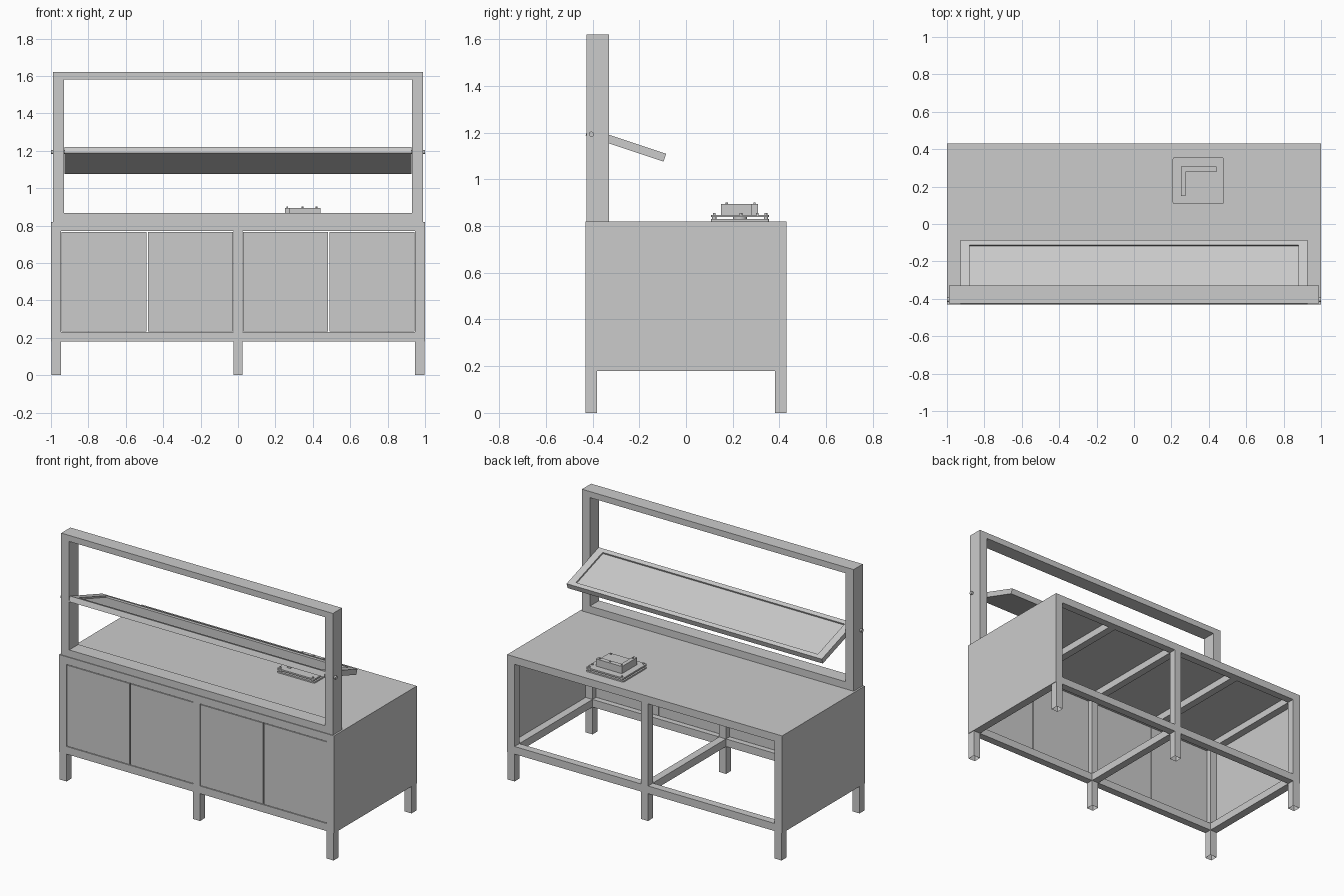
import bpy, bmesh
from math import atan2, pi
from mathutils import Matrix, Vector

if "Cube" in bpy.data.objects:
    bpy.data.objects.remove(bpy.data.objects["Cube"])


def box(name, x, y, z, open_bottom=False, matrix=None, bevel=0):
    """Box from (min, max) ranges on each axis."""
    bm = bmesh.new()
    bmesh.ops.create_cube(bm, size=1)
    for v in bm.verts:
        v.co = Vector([(r[0] + r[1]) / 2 + c * (r[1] - r[0]) for c, r in zip(v.co, (x, y, z))])
    if bevel:
        vertical = [e for e in bm.edges if abs(e.verts[0].co.z - e.verts[1].co.z) > 1e-5]
        bmesh.ops.bevel(bm, geom=vertical, offset=bevel, segments=3, profile=0.5, affect='EDGES')
    if open_bottom:
        low = [f for f in bm.faces if f.normal.z < -0.9]
        bmesh.ops.delete(bm, geom=low, context='FACES_ONLY')
    if matrix:
        bm.transform(matrix)
    return finish(name, bm)


def rod(name, center, radius, depth, axis='Z', sides=16):
    bm = bmesh.new()
    bmesh.ops.create_cone(bm, cap_ends=True, segments=sides, radius1=radius, radius2=radius, depth=depth)
    if axis == 'X':
        bm.transform(Matrix.Rotation(pi / 2, 4, 'Y'))
    bm.transform(Matrix.Translation(center))
    for f in bm.faces:
        f.smooth = len(f.verts) == 4
    for e in bm.edges:
        e.smooth = all(f.smooth for f in e.link_faces)
    return finish(name, bm)


def finish(name, bm):
    mesh = bpy.data.meshes.new(name)
    bm.to_mesh(mesh)
    bm.free()
    ob = bpy.data.objects.new(name, mesh)
    bpy.context.collection.objects.link(ob)
    return ob


T = 0.05            # tube size
Y = 0.43            # half depth
SKIN = 0.004        # sheet thickness
TOP = 0.82

# Six legs, open at the foot
for xc in (-0.971, 0, 0.971):
    for yr in ((-Y, -Y + T), (Y - T, Y)):
        box("leg", (xc - T / 2, xc + T / 2), yr, (0, TOP - SKIN), open_bottom=True)

# Long and short rails of the lower and upper frames
for label, z in (("lower", (0.18, 0.23)), ("upper", (0.77, TOP - SKIN))):
    for yr in ((-Y, -Y + T), (Y - T, Y)):
        for x in ((-0.946, -0.025), (0.025, 0.946)):
            box(label + "_long_rail", x, yr, z)
    for xc in (-0.971, 0, 0.971):
        box(label + "_cross_rail", (xc - T / 2, xc + T / 2), (-Y + T, Y - T), z)
for xc in (-0.5, 0.5):
    box("top_support", (xc - T / 2, xc + T / 2), (-Y + T, Y - T), (0.77, TOP - SKIN))

# Table top and end panels
box("table_top", (-1, 1), (-Y, Y), (TOP - SKIN, TOP))
for s in (-1, 1):
    box("end_panel", sorted((s * 0.996, s * 1.0)), (-Y, Y), (0.18, TOP - SKIN))

# Four front doors with narrow gaps
for x0 in (-0.946, 0.025):
    for i in range(2):
        a = x0 + i * 0.4605
        box("door", (a + 0.003, a + 0.4575), (-Y, -Y + 0.02), (0.234, 0.766))

# Upright frame
UY = (-0.425, -0.33)
for s in (-1, 1):
    box("upright_post", sorted((s * 0.93, s * 0.988)), UY, (TOP, 1.62))
box("upright_top_rail", (-0.93, 0.93), UY, (1.58, 1.62))
box("upright_bottom_rail", (-0.93, 0.93), UY, (TOP, 0.867))

# Tilted tray with a raised rim
M = Matrix.Translation((0, -0.419, 1.22)) @ Matrix.Rotation(-atan2(1, 3), 4, 'X')
L, H = 0.352, (-0.035, 0)
for x in ((-0.928, -0.88), (0.88, 0.928)):
    box("tray_side_rim", x, (0, L), H, matrix=M)
for yr in ((0, 0.03), (L - 0.03, L)):
    box("tray_long_rim", (-0.88, 0.88), yr, H, matrix=M)
box("tray_floor", (-0.88, 0.88), (0.03, L - 0.03), (-0.035, -0.01), matrix=M)
for s in (-1, 1):
    rod("tray_pivot", (s * 0.96, -0.405, 1.193), 0.011, 0.08, 'X')

# Fixture: two plates on spacers, with an angle stop on top
PX, PY = (0.207, 0.48), (0.108, 0.355)
box("fixture_base_plate", PX, PY, (TOP, 0.829), bevel=0.008)
box("fixture_upper_plate", PX, PY, (0.838, 0.848), bevel=0.008)
rod("fixture_hub", (0.343, 0.231, 0.834), 0.03, 0.01, sides=24)
for x in (0.225, 0.462):
    for y in (0.121, 0.342):
        rod("fixture_spacer", (x, y, 0.834), 0.009, 0.01)
        rod("fixture_screw", (x, y, 0.851), 0.006, 0.008)
for y in (0.24, 0.31):
    rod("fixture_screw", (0.468, y - 0.005, 0.851), 0.006, 0.008)
box("angle_stop_long", (0.25, 0.44), (0.278, 0.308), (0.848, 0.895))
box("angle_stop_short", (0.25, 0.276), (0.15, 0.278), (0.848, 0.895))
for p in ((0.263, 0.175), (0.263, 0.293), (0.345, 0.293), (0.42, 0.293)):
    rod("stop_screw", (*p, 0.897), 0.005, 0.008)
